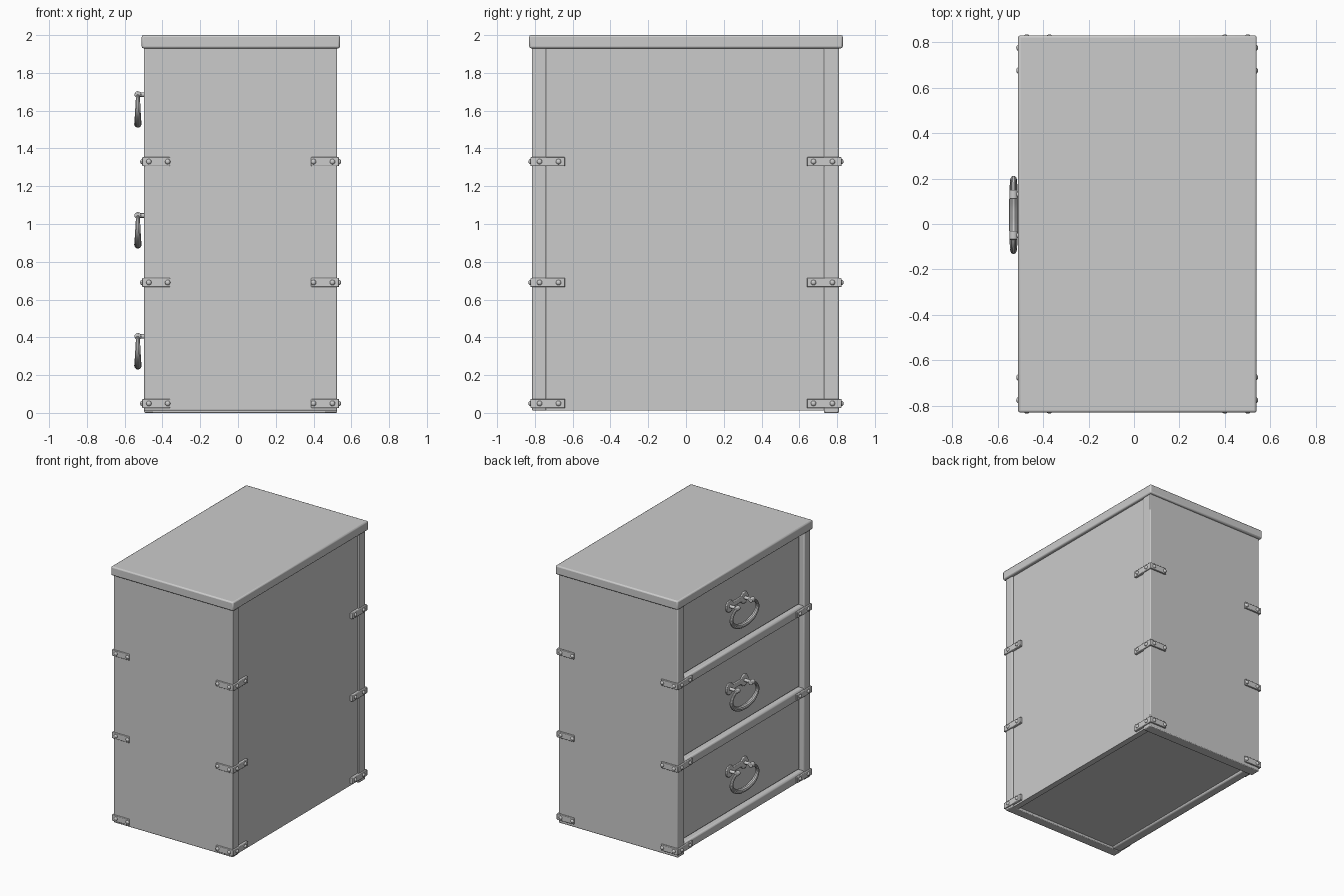
import bpy, math
from mathutils import Vector

cube = bpy.data.objects.get("Cube")
if cube:
    bpy.data.objects.remove(cube, do_unlink=True)

grey = bpy.data.materials.new("plain_grey")
grey.use_nodes = True
COLOUR = (0.6, 0.6, 0.6, 1)
grey.diffuse_color = COLOUR
grey.node_tree.nodes["Principled BSDF"].inputs["Base Color"].default_value = COLOUR


def finish(ob, name, bevel=0.0):
    """Name, colour, bevel and smooth the active object."""
    ob.name = name
    ob.data.materials.clear()
    ob.data.materials.append(grey)
    if bevel:
        mod = ob.modifiers.new("soft_edges", "BEVEL")
        mod.width = bevel
        mod.segments = 2
    bpy.ops.object.shade_smooth_by_angle(angle=math.radians(35))
    return ob


def box(name, lo, hi, bevel=0.0):
    lo, hi = Vector(lo), Vector(hi)
    bpy.ops.mesh.primitive_cube_add(size=1, location=(lo + hi) / 2)
    ob = bpy.context.object
    ob.scale = hi - lo
    bpy.ops.object.transform_apply(location=False, rotation=False, scale=True)
    return finish(ob, name, bevel)


def rod(name, start, end, radius, bevel=0.0, sides=16):
    start, end = Vector(start), Vector(end)
    bpy.ops.mesh.primitive_cylinder_add(vertices=sides, radius=radius,
                                        depth=(end - start).length,
                                        location=(start + end) / 2)
    ob = bpy.context.object
    ob.rotation_euler = (end - start).to_track_quat("Z", "Y").to_euler()
    return finish(ob, name, bevel)


def rivet(centre, axis):
    bpy.ops.mesh.primitive_uv_sphere_add(segments=12, ring_count=8, radius=0.014,
                                         location=centre)
    ob = bpy.context.object
    ob.scale[axis] = 0.8
    finish(ob, "rivet")


X0, X1, Y = -0.497, 0.525, 0.815     # cabinet outer faces
RAILS = (0.05, 0.69, 1.33)

# Carcass: top, side boards, rear panel and inner core
box("top_board", (-0.51, -0.83, 1.93), (0.54, 0.83, 2.0), 0.01)
box("front_side_board", (X0, -Y, 0.012), (X1, -0.74, 1.935), 0.006)
box("back_side_board", (X0, 0.73, 0.0), (X1, 0.81, 1.935), 0.006)
box("rear_panel", (0.47, -0.745, 0.012), (X1 - 0.01, 0.735, 1.935))
box("inner_core", (-0.44, -0.75, 0.03), (0.48, 0.74, 1.93))

# Drawers, the rails below them and their handles
for i, z in enumerate(RAILS):
    box("drawer_rail", (X0 + 0.002, -0.745, z - 0.035), (-0.42, 0.735, z + 0.035), 0.012)
    top = RAILS[i + 1] - 0.04 if i < 2 else 1.92
    box("drawer_front", (-0.46, -0.73, z + 0.042), (-0.40, 0.72, top), 0.005)

    hz, hy = z + 0.355, 0.04
    box("handle_plate", (-0.47, hy - 0.09, hz - 0.02), (-0.455, hy + 0.09, hz + 0.02), 0.004)
    for s in (-1, 1):
        y = hy + s * 0.09
        rod("plate_disc", (-0.455, y, hz), (-0.471, y, hz), 0.045, 0.004, 24)
        rod("handle_post", (-0.46, y, hz), (-0.525, y, hz), 0.012)
        rod("handle_collar", (-0.53, y - 0.02, hz), (-0.53, y + 0.02, hz), 0.018, 0.005)

    # Drop pull: a swept ring that thickens toward the bottom
    half = [(0.08, 0, 0.5), (0.135, -0.025, 0.55), (0.158, -0.075, 0.7),
            (0.125, -0.122, 0.85), (0.065, -0.148, 0.95)]
    path = half + [(0, -0.155, 1)] + [(-y, dz, r) for y, dz, r in reversed(half)]
    curve = bpy.data.curves.new("drop_pull", "CURVE")
    curve.dimensions = "3D"
    curve.bevel_depth = 0.02
    curve.bevel_resolution = 3
    curve.resolution_u = 6
    curve.use_fill_caps = True
    spline = curve.splines.new("BEZIER")
    spline.bezier_points.add(len(path) - 1)
    for point, (y, dz, r) in zip(spline.bezier_points, path):
        point.co = (-0.53, hy + y, hz + dz)
        point.radius = r
        point.handle_left_type = point.handle_right_type = "AUTO"
    ob = bpy.data.objects.new("drop_pull", curve)
    bpy.context.collection.objects.link(ob)
    bpy.ops.object.select_all(action="DESELECT")
    ob.select_set(True)
    bpy.context.view_layer.objects.active = ob
    bpy.ops.object.convert(target="MESH")
    finish(bpy.context.object, "drop_pull")

# Riveted corner straps wrapping every upright edge
T, H = 0.01, 0.024
for z in RAILS:
    for sx, face_x in ((-1, X0), (1, X1)):
        for sy in (-1, 1):
            face_y = sy * 0.813
            ox, oy = face_x + sx * T, face_y + sy * T
            # arm along the side board
            inner = face_x - sx * 0.138
            box("strap_side_arm",
                (min(ox, inner), min(oy, face_y - sy * 0.005), z - H),
                (max(ox, inner), max(oy, face_y - sy * 0.005), z + H), 0.004)
            # arm along the drawer or rear face
            inner = sy * 0.64
            base = face_x - sx * 0.015
            box("strap_end_arm",
                (min(ox, base), min(oy, inner), z - H),
                (max(ox, base), max(oy, inner), z + H), 0.004)
            for d in (0.025, 0.125):
                rivet((face_x - sx * d, oy, z), 1)
            for y in (0.775, 0.675):
                rivet((ox, sy * y, z), 0)
